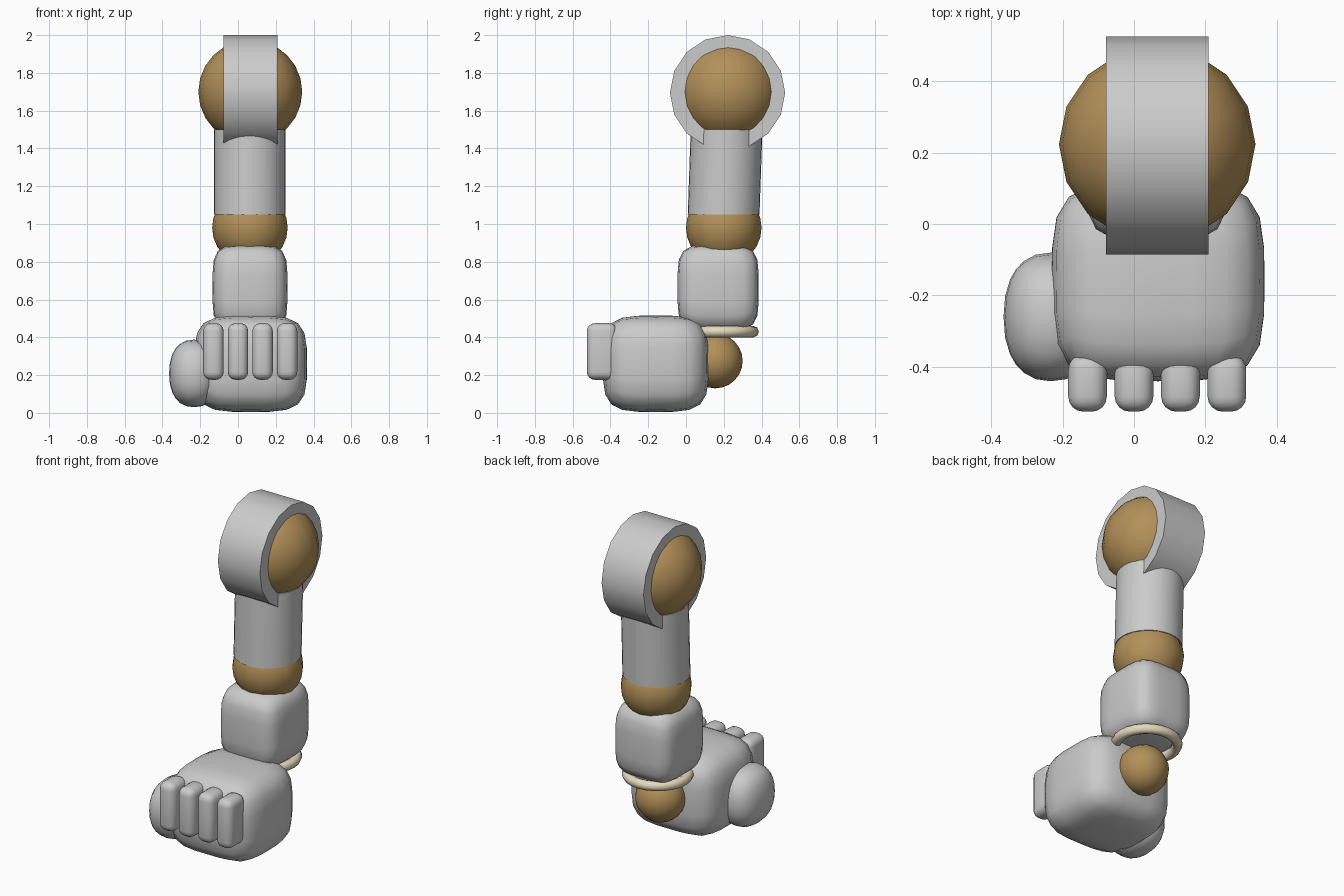
import bpy, bmesh, math
from mathutils import Vector

if "Cube" in bpy.data.objects:
    bpy.data.objects.remove(bpy.data.objects["Cube"])


def material(name, rgb):
    m = bpy.data.materials.new(name)
    m.diffuse_color = (*rgb, 1)
    m.use_nodes = True
    m.node_tree.nodes["Principled BSDF"].inputs["Base Color"].default_value = m.diffuse_color
    return m


GREY = material("light_grey", (0.60, 0.60, 0.60))
TAN = material("tan_brown", (0.45, 0.28, 0.10))
CREAM = material("cream", (0.78, 0.70, 0.52))


def finish(name, mat, angle=40):
    ob = bpy.context.object
    ob.name = name
    ob.data.materials.append(mat)
    bpy.ops.object.shade_smooth_by_angle(angle=math.radians(angle))
    return ob


def ball(name, centre, radius, mat):
    bpy.ops.mesh.primitive_uv_sphere_add(segments=16, ring_count=12, radius=radius, location=centre)
    return finish(name, mat, 60)


def pillow(name, low, high, power, mat, cuts=5):
    """Rounded block: a gridded cube pushed onto a superellipsoid."""
    low, high = Vector(low), Vector(high)
    half, mid = (high - low) / 2, (high + low) / 2
    bpy.ops.mesh.primitive_cube_add(size=2, location=mid)
    me = bpy.context.object.data
    bm = bmesh.new()
    bm.from_mesh(me)
    bmesh.ops.subdivide_edges(bm, edges=bm.edges[:], cuts=cuts, use_grid_fill=True)
    for v in bm.verts:
        norm = sum(abs(c) ** power for c in v.co) ** (1 / power)
        v.co = Vector(c / norm * h for c, h in zip(v.co, half))
    bm.to_mesh(me)
    bm.free()
    return finish(name, mat, 60)


# shoulder ball with a wide band around it
ball("shoulder_ball", (0.065, 0.223, 1.70), 0.275, TAN)
bpy.ops.mesh.primitive_cylinder_add(vertices=16, radius=0.305, depth=0.286,
                                    location=(0.065, 0.22, 1.695), rotation=(0, math.pi / 2, 0))
finish("shoulder_band", GREY)

# upper arm, leaning slightly back towards the top
bpy.ops.mesh.primitive_cylinder_add(vertices=32, radius=0.19, depth=0.45, location=(0.062, 0.207, 1.275))
for v in bpy.context.object.data.vertices:
    v.co.y += 0.035 * v.co.z
finish("upper_arm", GREY)

# elbow and forearm
ball("elbow_ball", (0.063, 0.20, 0.98), 0.20, TAN)
pillow("forearm", (-0.135, -0.045, 0.435), (0.262, 0.385, 0.89), 4.5, GREY)

# wrist ring and wrist ball
bpy.ops.mesh.primitive_torus_add(major_segments=24, minor_segments=8, major_radius=0.172,
                                 minor_radius=0.03, location=(0.063, 0.184, 0.43))
finish("wrist_ring", CREAM, 60)
ball("wrist_ball", (0.063, 0.155, 0.275), 0.145, TAN)

# fist and thumb
pillow("fist", (-0.23, -0.44, 0.005), (0.365, 0.12, 0.515), 4, GREY)
pillow("thumb", (-0.365, -0.44, 0.03), (-0.10, -0.08, 0.388), 2.3, GREY)

# four fingers along the front of the fist
for i in range(4):
    bpy.ops.mesh.primitive_cube_add(size=1, location=(-0.13 + 0.13 * i, -0.445, 0.325))
    ob = bpy.context.object
    ob.scale = (0.108, 0.16, 0.30)
    bpy.ops.object.transform_apply(location=False, rotation=False, scale=True)
    bev = ob.modifiers.new("round", 'BEVEL')
    bev.width = 0.042
    bev.segments = 4
    bpy.ops.object.modifier_apply(modifier="round")
    finish("finger_%d" % (i + 1), GREY, 60)
